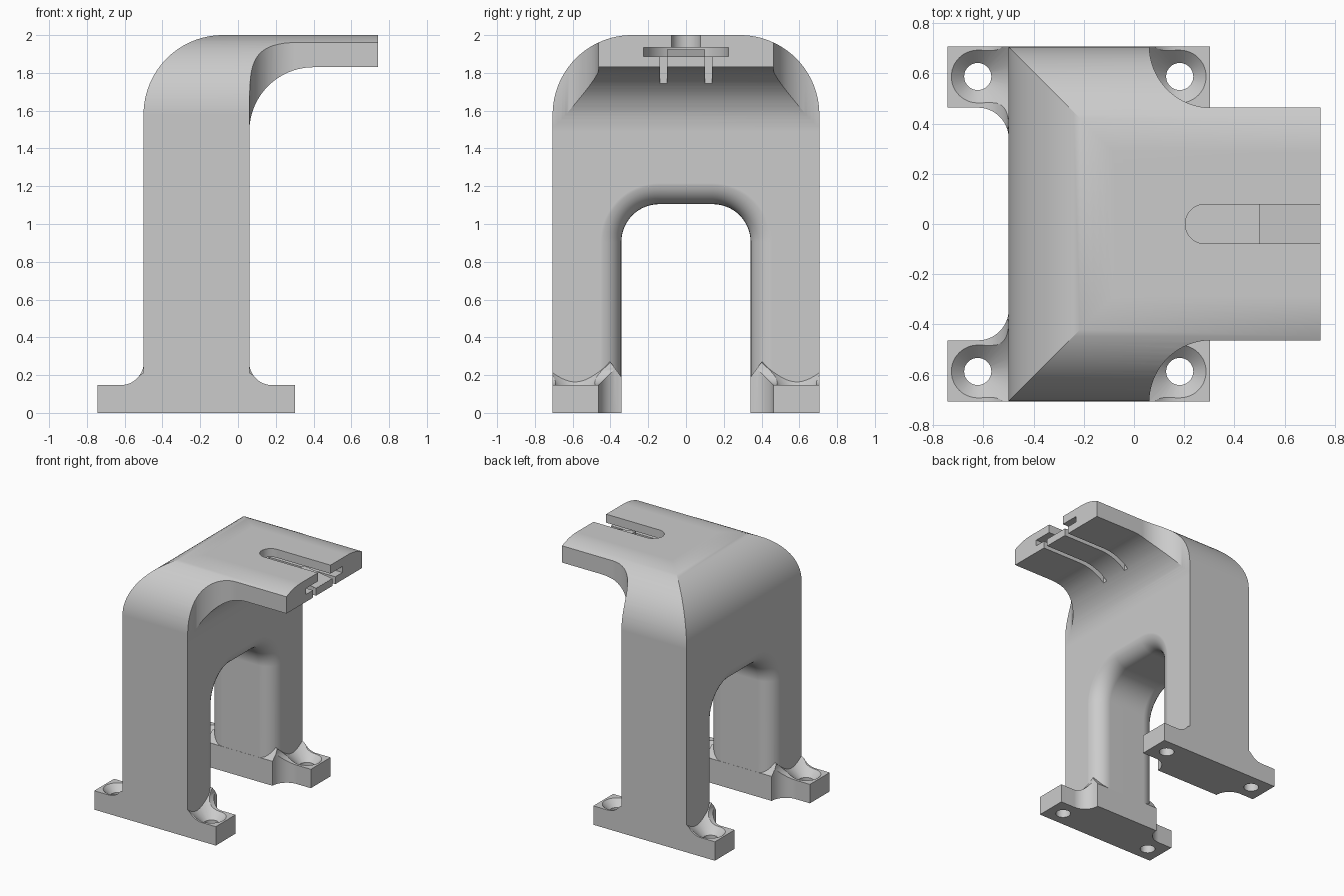
import bpy, bmesh
from math import sin, cos, pi, radians
from mathutils import Matrix, Vector

cube = bpy.data.objects.get("Cube")
if cube:
    bpy.data.objects.remove(cube, do_unlink=True)

grey = bpy.data.materials.new("light_grey")
grey.use_nodes = True
grey.diffuse_color = (0.6, 0.6, 0.6, 1)
grey.node_tree.nodes["Principled BSDF"].inputs["Base Color"].default_value = (0.6, 0.6, 0.6, 1)

MID = -0.22      # centre of the legs in x
HALF = 0.28      # half depth of the legs
SIDE = 0.706     # half width of the bracket
INNER = 0.342    # half width of the opening
EAR = 0.463      # inner edge of the screw ears and of the arm
R = 0.122        # small fillet radius
SINK = 0.001     # tiny overlap between joined parts


def arc(cx, cy, r, start, end, n=16):
    angles = [radians(start + (end - start) * i / n) for i in range(n + 1)]
    return [(cx + r * cos(a), cy + r * sin(a)) for a in angles]


def finish(name, bm):
    bmesh.ops.recalc_face_normals(bm, faces=bm.faces)
    if bm.calc_volume(signed=True) < 0:
        bmesh.ops.reverse_faces(bm, faces=bm.faces)
    mesh = bpy.data.meshes.new(name)
    bm.to_mesh(mesh)
    bm.free()
    mesh.materials.append(grey)
    obj = bpy.data.objects.new(name, mesh)
    bpy.context.collection.objects.link(obj)
    return obj


def bridge(name, outlines):
    """Join a row of matching outlines into a closed solid."""
    bm = bmesh.new()
    rings = [[bm.verts.new(p) for p in outline] for outline in outlines]
    for a, b in zip(rings, rings[1:]):
        for i in range(len(a)):
            j = (i + 1) % len(a)
            bm.faces.new((a[i], a[j], b[j], b[i]))
    bm.faces.new(rings[0])
    bm.faces.new(rings[-1])
    return finish(name, bm)


def prism(name, profile, axis, low, high):
    """Extrude a 2D profile along the given axis."""
    place = {"x": lambda p, h: (h, p[0], p[1]),
             "y": lambda p, h: (p[0], h, p[1]),
             "z": lambda p, h: (p[0], p[1], h)}[axis]
    return bridge(name, [[place(p, h) for p in profile] for h in (low, high)])


def volume(mesh):
    bm = bmesh.new()
    bm.from_mesh(mesh)
    result = bm.calc_volume(signed=True)
    bm.free()
    return result


def combine(obj, tool, operation):
    """Apply a boolean with the first solver that gives a sound volume."""
    before, other = volume(obj.data), volume(tool.data)
    low, high = (before, before + other) if operation == "UNION" else (before * 0.3, before)
    original = obj.data
    for solver in ("MANIFOLD", "EXACT", "FLOAT"):
        obj.data = original.copy()
        mod = obj.modifiers.new("boolean", "BOOLEAN")
        mod.operation, mod.object, mod.solver = operation, tool, solver
        bpy.context.view_layer.update()
        graph = bpy.context.evaluated_depsgraph_get()
        result = bpy.data.meshes.new_from_object(obj.evaluated_get(graph), depsgraph=graph)
        obj.modifiers.remove(mod)
        if low - 0.0005 < volume(result) < high + 0.0005 and len(result.polygons) != len(original.polygons):
            obj.data = result
            break
    bpy.data.objects.remove(tool, do_unlink=True)


def cone(name, x, y, z0, z1, r0, r1):
    bm = bmesh.new()
    bmesh.ops.create_cone(bm, cap_ends=True, segments=48, radius1=r0, radius2=r1, depth=z1 - z0,
                          matrix=Matrix.Translation((x, y, (z0 + z1) / 2)))
    return finish(name, bm)


def opening():
    """Arched passage whose rims flare out with a round."""
    steps = [i * pi / 16 for i in range(9)]
    rim = [(HALF + SINK - R + R * cos(t), R - R * sin(t)) for t in steps]
    stations = [(-1, R)] + [(-x, d) for x, d in rim] + [(x, d) for x, d in reversed(rim)] + [(1, R)]
    outlines = []
    for x, d in stations:
        c = INNER - 0.2
        half = [(INNER + d, -0.1)] + arc(c, 0.905, 0.2 + d, 0, 90)
        outline = half + [(-y, z) for y, z in reversed(half)]
        outlines.append([(MID + x, y, z) for y, z in outline])
    return bridge("opening_cutter", outlines)


def stadium(cx, r):
    return arc(cx, 0, r, 90, 270, 24) + [(1, -r), (1, r)]


# Column and arm: bent side profile
bent = ([(MID - HALF, 0.02), (MID + HALF, 0.02)] + arc(0.4, 1.49, 0.34, 180, 90, 24)
        + [(0.742, 1.83), (0.742, 2)] + arc(-0.08, 1.58, 0.42, 90, 180, 24))
bracket = prism("bracket", bent, "y", -0.9, 0.9)

# Narrow the arm with concave corners, then cut the arched passage
for s in (1, -1):
    corner = arc(0.306 + SINK, 0.709, 0.246, 180, 270, 24) + [(1, EAR), (1, 1), (0.06 + SINK, 1)]
    combine(bracket, prism("corner_cutter", [(x, s * y) for x, y in corner], "z", 1.2, 2.2), "DIFFERENCE")
combine(bracket, opening(), "DIFFERENCE")

# Feet with filleted screw ears and countersunk holes
EAR_END = HALF + 0.243
HOLE = HALF + R
TOP = 0.147
flank = [(EAR_END, 0), (EAR_END, TOP)] + arc(HALF + R - SINK, TOP + R, R, 270, 180)
foot_side = flank + [(-x, z) for x, z in reversed(flank)]
for s, label in ((1, "left"), (-1, "right")):
    foot = prism(label + "_foot", [(x + MID, z) for x, z in foot_side], "y", s * 0.2, s * 0.8)
    edge = [(EAR_END + 0.1, 1), (EAR_END + 0.1, EAR)] + arc(HALF + R - SINK, EAR - R, R, 90, 180)
    plan = edge + [(-x, y) for x, y in reversed(edge)]
    combine(foot, prism("plan", [(x + MID, s * y) for x, y in plan], "z", -0.1, 0.6), "INTERSECT")
    bevel = [(s * 0.2, 0.19), (s * INNER, 0.19), (s * 0.4, TOP + R), (s * 0.4, 0.5), (s * 0.2, 0.5)]
    combine(foot, prism("bevel_cutter", bevel, "x", -1, 1), "DIFFERENCE")
    for e in (1, -1):
        x, y = MID + e * HOLE, s * 0.587
        combine(foot, cone("hole_cutter", x, y, -0.1, 0.2, 0.054, 0.054), "DIFFERENCE")
        combine(foot, cone("countersink_cutter", x, y, TOP - 0.053, 0.347, 0.052, 0.305), "DIFFERENCE")
    combine(bracket, foot, "UNION")

# Round the shoulders and trim the outer sides
right_half = [(SIDE, -0.1)] + arc(SIDE - 0.42, 1.58, 0.42, 0, 90, 24)
shoulders = right_half + [(-y, z) for y, z in reversed(right_half)]
combine(bracket, prism("shoulders", shoulders, "x", -1.2, 1.2), "INTERSECT")

# Keyhole channel along the arm, with slits that free a springy tongue
combine(bracket, prism("slot_cutter", stadium(0.282, 0.078), "z", 1.91, 2.1), "DIFFERENCE")
combine(bracket, prism("channel_cutter", stadium(0.282, 0.225), "z", 1.887, 1.934), "DIFFERENCE")
for s in (1, -1):
    slit = [(0.175, s * 0.1), (1, s * 0.1), (1, s * 0.137), (0.175, s * 0.137)]
    combine(bracket, prism("slit_cutter", slit, "z", 1.6, 1.9), "DIFFERENCE")
catch = [(0.5, 1.87), (0.7415, 1.87), (0.7415, 1.888), (0.5, 1.924)]
combine(bracket, prism("catch", catch, "y", -0.0995, 0.0995), "UNION")

# Smooth the rounds and keep the edges crisp
bpy.ops.object.select_all(action="DESELECT")
bracket.select_set(True)
bpy.context.view_layer.objects.active = bracket
bpy.ops.object.shade_smooth_by_angle(angle=radians(25))
weighted = bracket.modifiers.new("weighted_normals", "WEIGHTED_NORMAL")
weighted.keep_sharp = True
